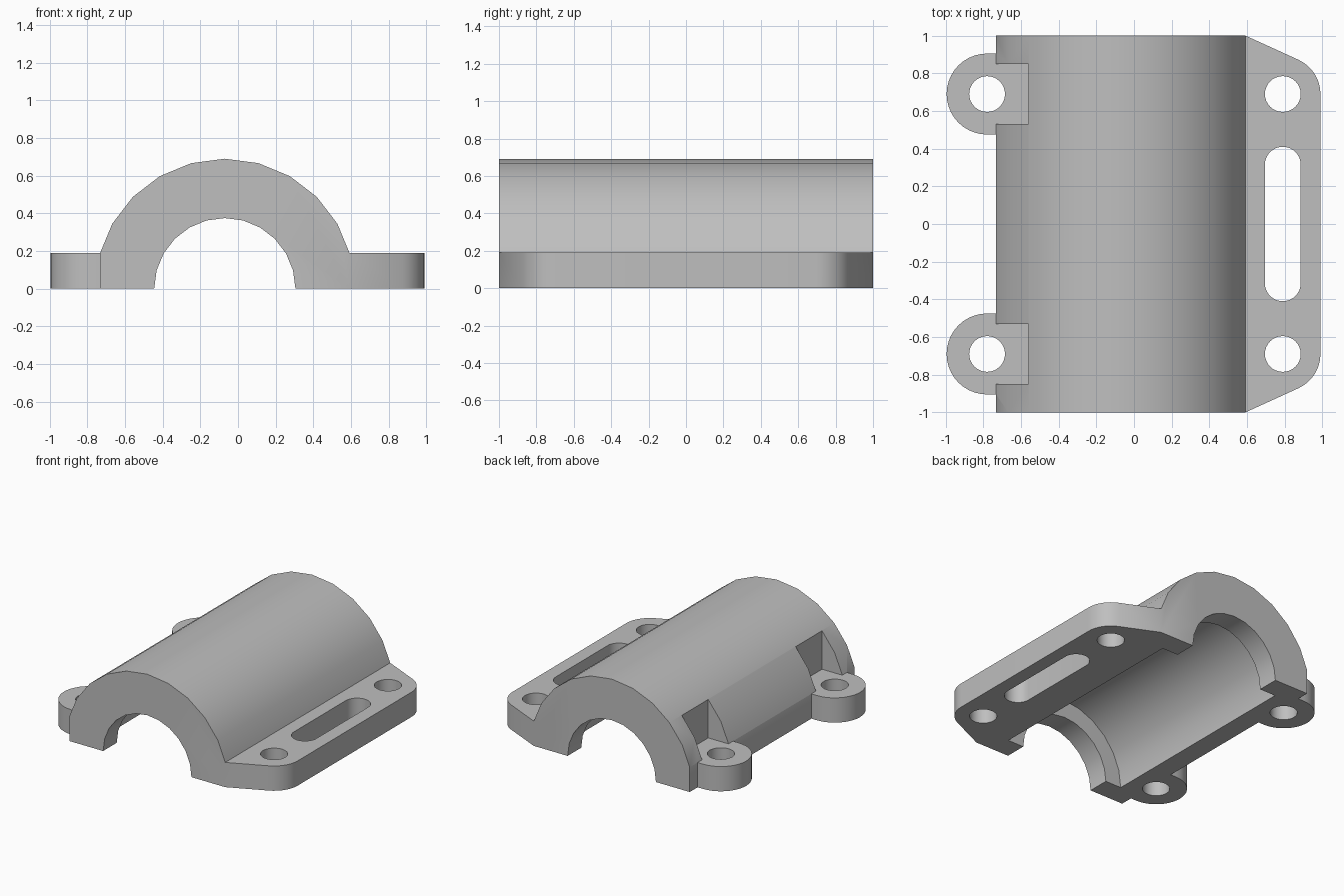
import bpy
import bmesh
from math import cos, sin, radians

cube = bpy.data.objects.get("Cube")
if cube:
    bpy.data.objects.remove(cube, do_unlink=True)

AXIS_X = -0.07      # bore axis
PLATE = 0.19        # thickness of flange and lugs
BELOW = -0.1        # parts run below the base, then are trimmed flat
HOLE_R = 0.095
BOLT_Y = 0.69
FLANGE_X, LUG_X = 0.79, -0.78

grey = bpy.data.materials.new("plain_grey")
grey.use_nodes = True
colour = (0.52, 0.52, 0.52, 1)
grey.diffuse_color = colour
grey.node_tree.nodes["Principled BSDF"].inputs["Base Color"].default_value = colour


def arc(cx, cy, r, start, end, steps):
    """Points along a circular arc, angles in degrees."""
    angles = [radians(start + (end - start) * i / steps) for i in range(steps + 1)]
    return [(cx + r * cos(a), cy + r * sin(a)) for a in angles]


def prism(name, outline, lo, hi, along="z"):
    """Extrude a 2D outline along z (outline in xy) or y (outline in xz)."""
    bm = bmesh.new()
    place = (lambda a, b: (a, b, lo)) if along == "z" else (lambda a, b: (a, lo, b))
    face = bm.faces.new([bm.verts.new(place(a, b)) for a, b in outline])
    out = bmesh.ops.extrude_face_region(bm, geom=[face])
    shift = (0, 0, hi - lo) if along == "z" else (0, hi - lo, 0)
    bmesh.ops.translate(bm, vec=shift,
                        verts=[g for g in out["geom"] if isinstance(g, bmesh.types.BMVert)])
    bmesh.ops.recalc_face_normals(bm, faces=bm.faces)
    mesh = bpy.data.meshes.new(name)
    bm.to_mesh(mesh)
    bm.free()
    mesh.materials.append(grey)
    ob = bpy.data.objects.new(name, mesh)
    bpy.context.collection.objects.link(ob)
    return ob


def circle(cx, cy, r, steps=32):
    return arc(cx, cy, r, 0, 360, steps)[:-1]


def box(x0, x1, y0, y1):
    return [(x0, y0), (x1, y0), (x1, y1), (x0, y1)]


def combine(target, tool, operation):
    """Apply an exact boolean and discard the tool."""
    bpy.ops.object.select_all(action="DESELECT")
    bpy.context.view_layer.objects.active = target
    target.select_set(True)
    mod = target.modifiers.new("combine", "BOOLEAN")
    mod.operation, mod.solver, mod.object = operation, "EXACT", tool
    tool.hide_render = True
    bpy.ops.object.modifier_apply(modifier=mod.name)
    bpy.data.objects.remove(tool, do_unlink=True)


# Half-round body with short upright sides
SIDE = 0.662
body = prism("clamp_body",
             [(AXIS_X + SIDE, BELOW), (AXIS_X + SIDE, PLATE)]
             + arc(AXIS_X, 0, 0.69, 30, 150, 8)
             + [(AXIS_X - SIDE, PLATE), (AXIS_X - SIDE, BELOW)], -1, 1, "y")

# Clearance pockets above the lugs
for s in (-1, 1):
    pocket = prism("pocket_cutter", box(-1.2, -0.56, s * BOLT_Y - 0.16, s * BOLT_Y + 0.16),
                   PLATE, 0.9)
    combine(body, pocket, "DIFFERENCE")

# Side flange with rounded, tapered corners
corner = arc(FLANGE_X, BOLT_Y, 0.2, 0, 65.6, 8)
half = corner + [(AXIS_X + SIDE, 1), (0.5, 0.9)]
flange = prism("flange", half + [(x, -y) for x, y in reversed(half)], BELOW - 0.02, PLATE)
combine(body, flange, "UNION")

# Round lugs on the other side
for s in (-1, 1):
    y = s * BOLT_Y
    outline = arc(LUG_X, y, 0.215, 90, 270, 20) + [(-0.7, y - 0.215), (-0.62, y - 0.1),
                                                   (-0.62, y + 0.1), (-0.7, y + 0.215)]
    combine(body, prism("lug", outline, BELOW - 0.04, PLATE), "UNION")

# Narrow bore through the end lips, wider bore between them
for r, reach in ((0.375, 1.2), (0.51, 0.835)):
    combine(body, prism("bore_cutter", circle(AXIS_X, 0, r, 24), -reach, reach, "y"),
            "DIFFERENCE")

# Bolt holes and adjustment slot
for x in (FLANGE_X, LUG_X):
    for s in (-1, 1):
        hole = prism("hole_cutter", circle(x, s * BOLT_Y, HOLE_R), -0.5, 0.5)
        combine(body, hole, "DIFFERENCE")
END = 0.41 - HOLE_R
slot = arc(FLANGE_X, END, HOLE_R, 0, 180, 16) + arc(FLANGE_X, -END, HOLE_R, 180, 360, 16)
combine(body, prism("slot_cutter", slot, -0.5, 0.5), "DIFFERENCE")

# Flat base
combine(body, prism("base_cutter", box(-2, 2, -2, 2), -1, 0), "DIFFERENCE")

bpy.ops.object.select_all(action="DESELECT")
body.select_set(True)
bpy.context.view_layer.objects.active = body
bpy.ops.object.shade_smooth_by_angle(angle=radians(28))
